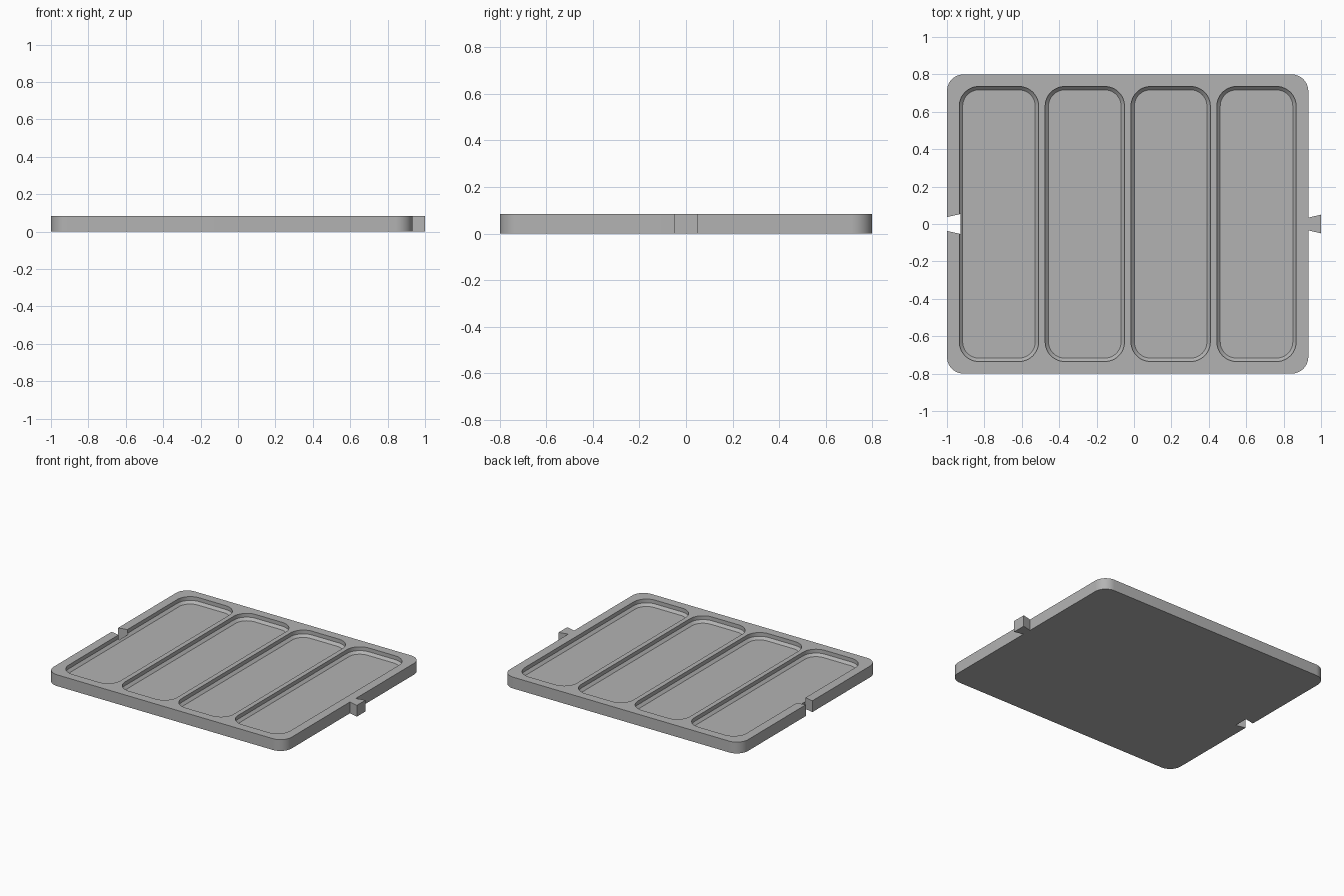
import bpy, bmesh
from math import cos, sin, pi, radians

cube = bpy.data.objects.get("Cube")
if cube:
    bpy.data.objects.remove(cube, do_unlink=True)

HEIGHT = 0.083
LEFT, RIGHT, HALF_Y = -1.0, 0.932, 0.8
CORNER = 0.09
FLOOR = 0.037
POCKET_W, POCKET_HALF_Y, POCKET_R = 0.424, 0.735, 0.105
PITCH, FIRST_X = 0.459, -0.722
CHAMFER = 0.018

grey = bpy.data.materials.new("plain grey")
grey.use_nodes = True
colour = (0.45, 0.45, 0.45, 1)
grey.diffuse_color = colour
grey.node_tree.nodes["Principled BSDF"].inputs["Base Color"].default_value = colour


def corner(cx, cy, r, quarter, steps=12):
    """Points of one quarter arc, counter-clockwise."""
    angles = [(quarter + i / steps) * pi / 2 for i in range(steps + 1)]
    return [(cx + r * cos(a), cy + r * sin(a)) for a in angles]


def rounded(x0, x1, hy, r, right=(), left=()):
    """Rounded rectangle with optional extra points on its right and left sides."""
    a, b, c = x0 + r, x1 - r, hy - r
    return (list(right) + corner(b, c, r, 0) + corner(a, c, r, 1)
            + list(left) + corner(a, -c, r, 2) + corner(b, -c, r, 3))


def loft(name, layers):
    """Solid through stacked (outline, z) layers with equal point counts."""
    bm = bmesh.new()
    rings = [[bm.verts.new((x, y, z)) for x, y in pts] for pts, z in layers]
    n = len(rings[0])
    for low, high in zip(rings, rings[1:]):
        for i in range(n):
            j = (i + 1) % n
            bm.faces.new((low[i], low[j], high[j], high[i]))
    bm.faces.new(rings[0][::-1])
    bm.faces.new(rings[-1])
    bmesh.ops.recalc_face_normals(bm, faces=bm.faces)
    mesh = bpy.data.meshes.new(name)
    bm.to_mesh(mesh)
    bm.free()
    mesh.materials.append(grey)
    obj = bpy.data.objects.new(name, mesh)
    bpy.context.collection.objects.link(obj)
    return obj


# Tray slab with a dovetail tab on one side and the matching slot on the other
tab = [(RIGHT, -0.034), (1.0, -0.05), (1.0, 0.05), (RIGHT, 0.034)]
slot = [(LEFT, 0.037), (-0.928, 0.053), (-0.928, -0.053), (LEFT, -0.037)]
outline = rounded(LEFT, RIGHT, HALF_Y, CORNER, tab, slot)
tray = loft("tray", [(outline, 0), (outline, HEIGHT)])

# Four long pockets with a chamfer around the floor
for i in range(4):
    x = FIRST_X + i * PITCH
    x0, x1 = x - POCKET_W / 2, x + POCKET_W / 2
    wall = rounded(x0, x1, POCKET_HALF_Y, POCKET_R)
    base = rounded(x0 + CHAMFER, x1 - CHAMFER, POCKET_HALF_Y - CHAMFER, POCKET_R - CHAMFER)
    cutter = loft("pocket_cutter", [(base, FLOOR), (wall, FLOOR + CHAMFER), (wall, HEIGHT + 0.1)])
    cut = tray.modifiers.new("pocket", "BOOLEAN")
    cut.operation, cut.solver, cut.object = "DIFFERENCE", "EXACT", cutter
    bpy.context.view_layer.objects.active = tray
    bpy.ops.object.modifier_apply(modifier=cut.name)
    bpy.data.objects.remove(cutter, do_unlink=True)

# Smooth the rounded corners, keep the edges sharp
bpy.ops.object.select_all(action="DESELECT")
tray.select_set(True)
bpy.context.view_layer.objects.active = tray
bpy.ops.object.shade_smooth_by_angle(angle=radians(30))
